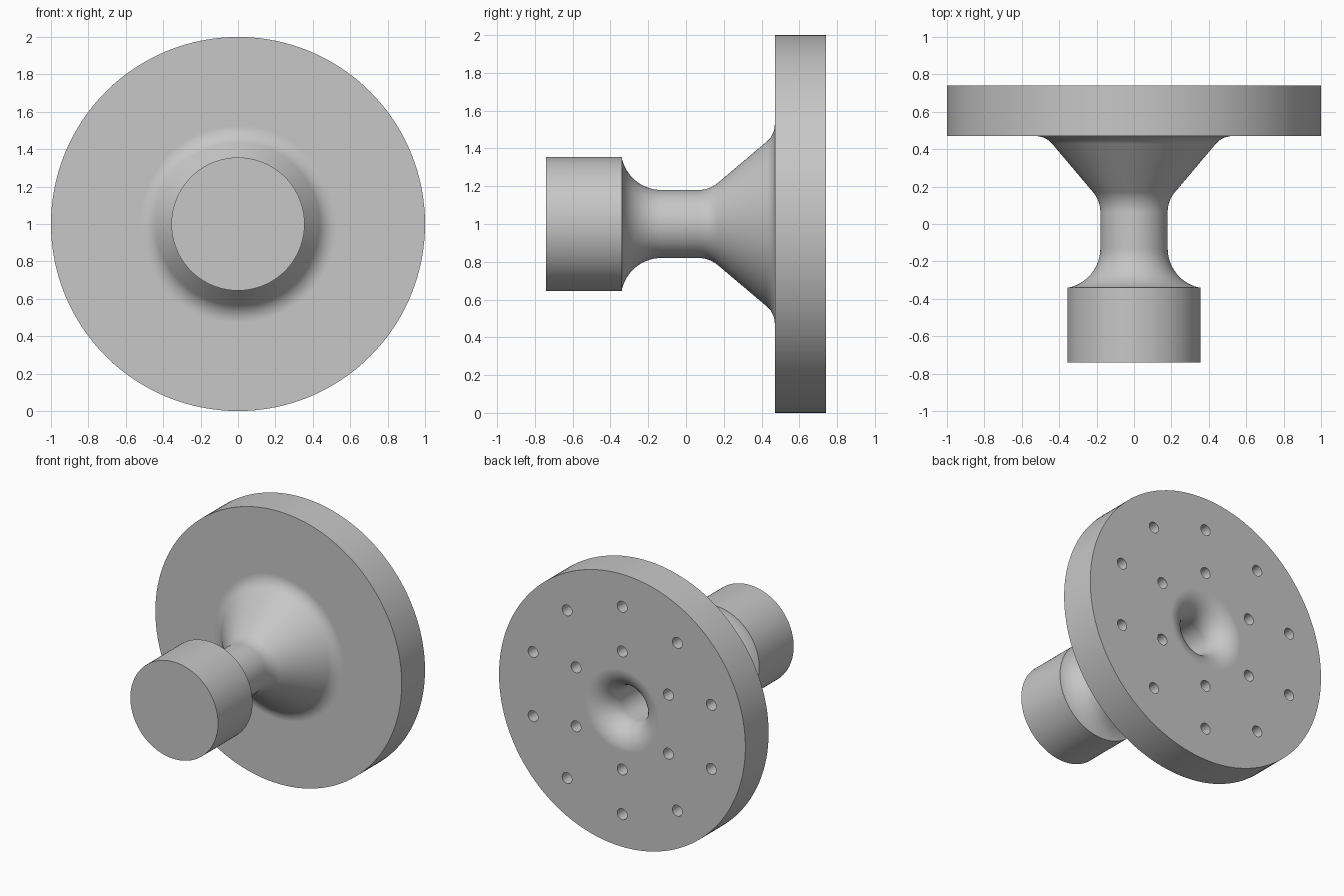
import bpy
import bmesh
from math import pi, sin, cos, tan, radians
from mathutils import Vector, Matrix

if "Cube" in bpy.data.objects:
    bpy.data.objects.remove(bpy.data.objects["Cube"], do_unlink=True)

AXIS_Z = 1.0      # height of the turning axis
BACK = 0.74       # y of the drilled face

metal = bpy.data.materials.new("plain grey")
metal.use_nodes = True
grey = (0.57, 0.57, 0.57, 1)
metal.diffuse_color = grey
metal.node_tree.nodes["Principled BSDF"].inputs["Base Color"].default_value = grey


def arc(cy, cr, radius, start, end, steps=14):
    """Profile points (y, r) along an arc, angles in degrees."""
    angles = [radians(start + (end - start) * i / steps) for i in range(steps + 1)]
    return [(cy + radius * cos(a), cr + radius * sin(a)) for a in angles]


def fillet(before, corner, after, t, steps=10):
    """Round a profile corner with an arc of tangent length t."""
    c = Vector(corner)
    u = (Vector(before) - c).normalized()
    v = (Vector(after) - c).normalized()
    half = u.angle(v) / 2
    radius = t * tan(half)
    centre = c + (u + v).normalized() * (t / cos(half))
    a, b = c + u * t - centre, c + v * t - centre
    full = a.angle(b)
    points = []
    for i in range(steps + 1):
        f = i / steps
        d = (a * sin((1 - f) * full) + b * sin(f * full)) / sin(full)
        points.append(tuple(centre + d.normalized() * radius))
    return points


def lathe(name, profile, steps=128):
    """Turn a (y, r) profile about the y axis."""
    bm = bmesh.new()
    verts = [bm.verts.new((r, y, 0)) for y, r in profile]
    edges = [bm.edges.new(pair) for pair in zip(verts, verts[1:])]
    bmesh.ops.spin(bm, geom=verts + edges, cent=(0, 0, 0), axis=(0, 1, 0),
                   angle=2 * pi, steps=steps, use_merge=False)
    bmesh.ops.remove_doubles(bm, verts=bm.verts, dist=1e-5)
    bmesh.ops.dissolve_degenerate(bm, edges=bm.edges, dist=1e-6)
    bmesh.ops.recalc_face_normals(bm, faces=bm.faces)
    bmesh.ops.translate(bm, verts=bm.verts, vec=(0, 0, AXIS_Z))
    return finish(name, bm)


def finish(name, bm):
    mesh = bpy.data.meshes.new(name)
    bm.to_mesh(mesh)
    bm.free()
    mesh.materials.append(metal)
    obj = bpy.data.objects.new(name, mesh)
    bpy.context.collection.objects.link(obj)
    return obj


# Turned body: knob, necked stem, cone, disc and flared blind bore
neck, cone_start, cone_end = (-0.05, 0.18), (0.124, 0.18), (0.47, 0.472)
rim = (0.47, 1.0)
bore_end, bore_mouth = (-0.2, 0.13), (BACK, 0.13)
profile = [(-0.74, 0), (-0.74, 0.356), (-0.34, 0.356)]
profile += arc(-0.13, 0.395, 0.215, 192, 270)
profile += fillet(neck, cone_start, cone_end, 0.06)
profile += fillet(cone_start, cone_end, rim, 0.055)
profile += [rim, (BACK, 1.0)]
profile += fillet((BACK, 1.0), bore_mouth, bore_end, 0.17, 16)
profile += [bore_end, (-0.2, 0)]
body = lathe("flanged_knob", profile)

# Two rings of small blind holes in the back face
bm = bmesh.new()
for count, ring in ((6, 0.433), (10, 0.761)):
    for i in range(count):
        a = 2 * pi * i / count
        place = Matrix.Translation((ring * sin(a), BACK, AXIS_Z + ring * cos(a)))
        bmesh.ops.create_cone(bm, cap_ends=True, segments=24, radius1=0.04,
                              radius2=0.04, depth=0.3,
                              matrix=place @ Matrix.Rotation(pi / 2, 4, "X"))
drill = finish("hole_cutter", bm)
drill.hide_render = True

cut = body.modifiers.new("holes", "BOOLEAN")
cut.operation = "DIFFERENCE"
cut.solver = "EXACT"
cut.object = drill
bpy.ops.object.select_all(action="DESELECT")
body.select_set(True)
bpy.context.view_layer.objects.active = body
bpy.ops.object.modifier_apply(modifier="holes")
bpy.data.objects.remove(drill, do_unlink=True)

# Smooth turned surfaces with crisp rims
bpy.ops.object.shade_smooth_by_angle(angle=radians(30))
flat = body.modifiers.new("even_normals", "WEIGHTED_NORMAL")
flat.keep_sharp = True
